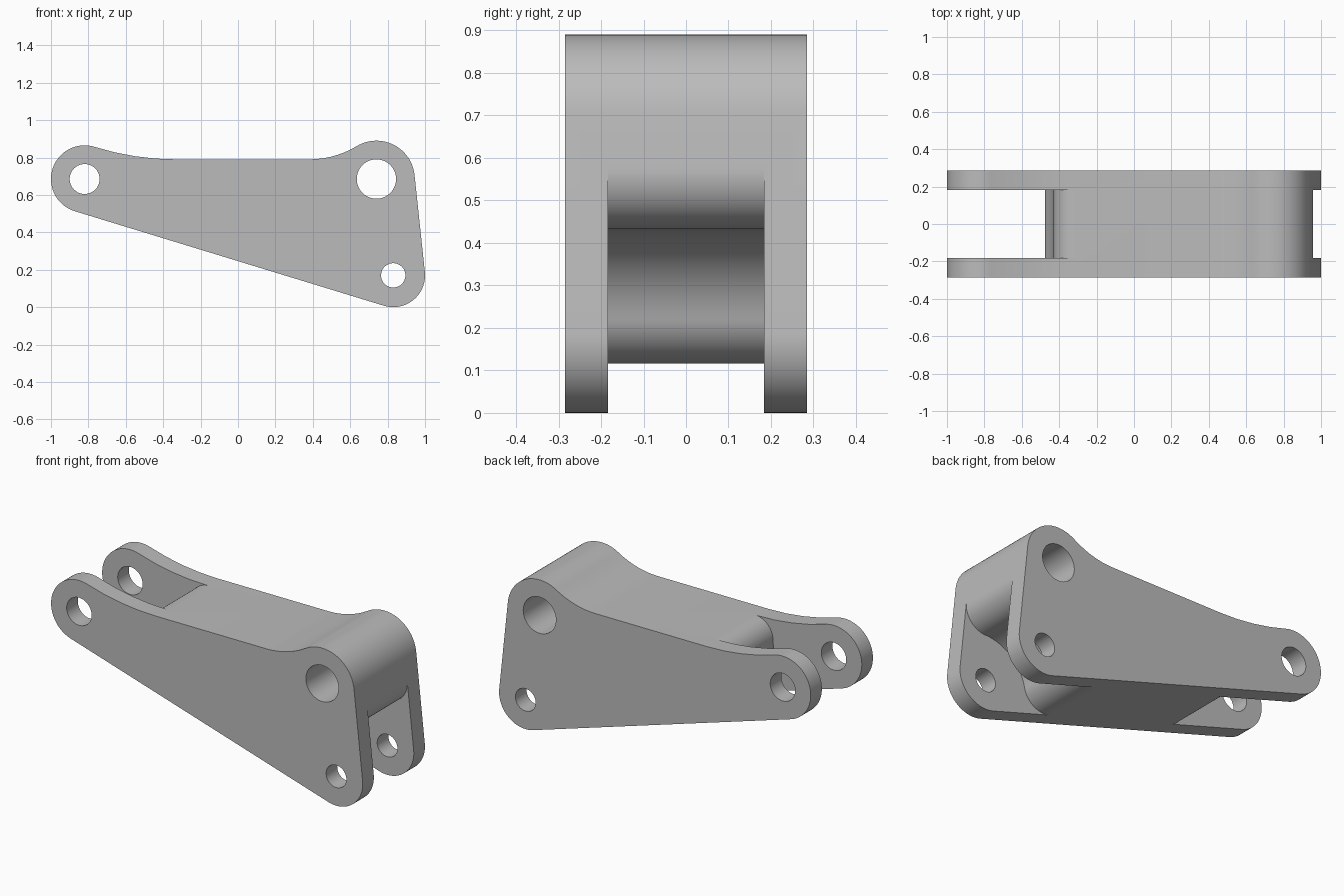
import bpy, bmesh
from math import acos, atan2, cos, pi, radians, sin, sqrt, tau
from mathutils import Vector as V

if "Cube" in bpy.data.objects:
    bpy.data.objects.remove(bpy.data.objects["Cube"])

# Hubs in the x-z plane: centre, outer radius, hole radius
LEFT = (V((-0.82, 0.685)), 0.18, 0.08)
TOP = (V((0.74, 0.685)), 0.205, 0.105)
LOW = (V((0.83, 0.17)), 0.17, 0.065)
FLAT_Z = 0.79
HALF_WIDTH, HALF_SLOT = 0.285, 0.183


def polar(a):
    return V((cos(a), sin(a)))


def angle(v):
    return atan2(v.y, v.x)


def arc(centre, r, a0, a1):
    steps = max(3, int(abs(a1 - a0) / radians(4)))
    return [centre + r * polar(a0 + (a1 - a0) * i / steps) for i in range(steps + 1)]


def short_arc(centre, r, a0, a1):
    return arc(centre, r, a0, a0 + (a1 - a0 + pi) % tau - pi)


def tangent_angle(h1, h2):
    """Angle of the outward normal of the line touching two hubs."""
    d = h2[0] - h1[0]
    return angle(d) - acos((h1[1] - h2[1]) / d.length)


def prism(name, points, half):
    """Extrude an x-z profile along y."""
    clean = [p for i, p in enumerate(points) if (p - points[i - 1]).length > 1e-5]
    bm = bmesh.new()
    face = bm.faces.new([bm.verts.new((p.x, -half, p.y)) for p in clean])
    ext = bmesh.ops.extrude_face_region(bm, geom=[face])
    moved = [v for v in ext["geom"] if isinstance(v, bmesh.types.BMVert)]
    bmesh.ops.translate(bm, verts=moved, vec=(0, 2 * half, 0))
    bmesh.ops.recalc_face_normals(bm, faces=bm.faces)
    mesh = bpy.data.meshes.new(name)
    bm.to_mesh(mesh)
    bm.free()
    obj = bpy.data.objects.new(name, mesh)
    bpy.context.collection.objects.link(obj)
    return obj


def blend(hub, x):
    """Concave arc that runs from the flat top onto a hub."""
    dx, dz = x - hub[0].x, FLAT_Z - hub[0].y
    r = (dx * dx + dz * dz - hub[1] ** 2) / (2 * (hub[1] - dz))
    return V((x, FLAT_Z + r)), r


def fillet(hub, normal, dist, along, big, small):
    """Centre of a rounding between an outer line and the slot circle."""
    off = dist - small
    return hub[0] + normal * off + along * sqrt((big + small) ** 2 - off ** 2)


def slot(name, hub, big, small, sides, far):
    """Slot cutter: circle round the hub with rounded mouths on two sides."""
    (n1, d1, t1), (n2, d2, t2) = sides
    c1 = fillet(hub, n1, d1, t1, big, small)
    c2 = fillet(hub, n2, d2, t2, big, small)
    h = hub[0]
    pts = [c1 + n1 * 0.6]
    pts += short_arc(c1, small, angle(n1), angle(h - c1))
    pts += short_arc(h, big, angle(c1 - h), angle(c2 - h))
    pts += short_arc(c2, small, angle(h - c2), angle(n2))
    pts += [c2 + n2 * 0.6, h + V(far)]
    return prism(name, pts, HALF_SLOT)


# Body outline
under = tangent_angle(LEFT, LOW)
side = tangent_angle(LOW, TOP)
blend_l, rad_l = blend(LEFT, -0.33)
blend_t, rad_t = blend(TOP, 0.38)
outline = arc(LEFT[0], LEFT[1], angle(blend_l - LEFT[0]), under + tau)
outline += arc(LOW[0], LOW[1], under, side)
outline += arc(TOP[0], TOP[1], side, angle(blend_t - TOP[0]))
outline += short_arc(blend_t, rad_t, angle(TOP[0] - blend_t), -pi / 2)
outline += short_arc(blend_l, rad_l, -pi / 2, angle(LEFT[0] - blend_l))
body = prism("bracket_body", outline, HALF_WIDTH)

# Slots and pin holes
n_under, n_side = polar(under), polar(side)
t_under, t_side = polar(under + pi / 2), polar(side + pi / 2)
cutters = [
    slot("left_slot_cutter", LEFT, 0.39, 0.115,
         [(V((0, 1)), FLAT_Z - LEFT[0].y, V((1, 0))), (n_under, LEFT[1], t_under)], (-1, 0)),
    slot("lower_slot_cutter", LOW, 0.263, 0.13,
         [(n_under, LOW[1], -t_under), (n_side, LOW[1], t_side)], (0.7, -0.9)),
]
for centre, _, hole in (LEFT, TOP, LOW):
    cutters.append(prism("pin_hole_cutter", arc(centre, hole, 0, tau * 71 / 72), 0.5))

bpy.context.view_layer.objects.active = body
for cutter in cutters:
    mod = body.modifiers.new("cut", "BOOLEAN")
    mod.operation, mod.solver, mod.object = "DIFFERENCE", "EXACT", cutter
    bpy.ops.object.modifier_apply(modifier=mod.name)
    bpy.data.objects.remove(cutter)

# Colour and shading
grey = bpy.data.materials.new("plain grey")
grey.use_nodes = True
colour = (0.5, 0.5, 0.5, 1)
grey.diffuse_color = colour
grey.node_tree.nodes["Principled BSDF"].inputs["Base Color"].default_value = colour
body.data.materials.clear()
body.data.materials.append(grey)
for o in bpy.context.selected_objects:
    o.select_set(False)
body.select_set(True)
bpy.ops.object.shade_smooth_by_angle(angle=radians(30))
